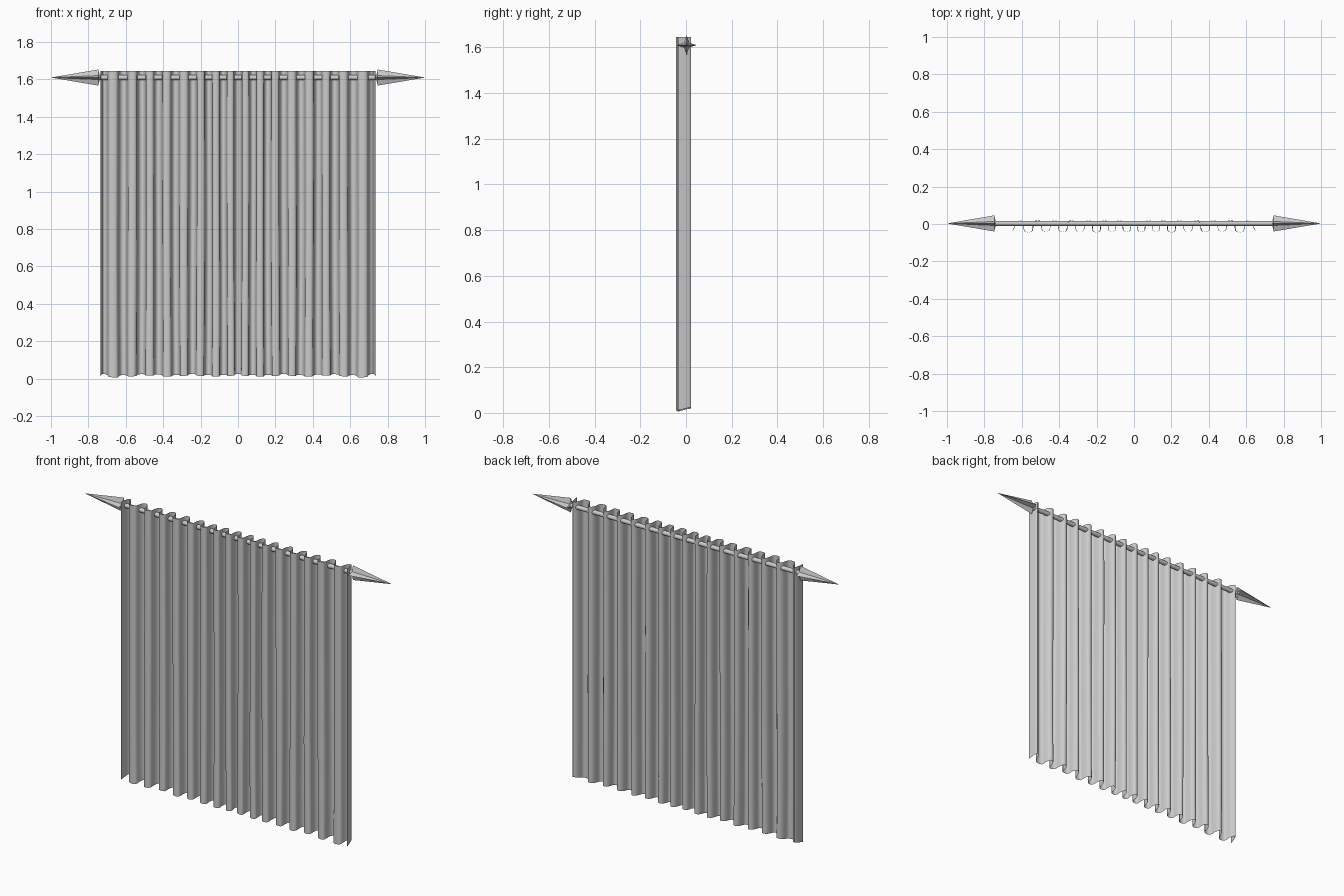
import bpy, bmesh, math

cube = bpy.data.objects.get("Cube")
if cube:
    bpy.data.objects.remove(cube, do_unlink=True)

ROD_Y, ROD_Z, ROD_R = 0.003, 1.61, 0.013
TOP = 1.645

grey = bpy.data.materials.new("soft grey")
grey.use_nodes = True
grey.diffuse_color = (0.6, 0.6, 0.6, 1)
grey.node_tree.nodes["Principled BSDF"].inputs["Base Color"].default_value = (0.6, 0.6, 0.6, 1)


def finish(name, bm, smooth):
    mesh = bpy.data.meshes.new(name)
    bm.to_mesh(mesh)
    bm.free()
    mesh.materials.append(grey)
    obj = bpy.data.objects.new(name, mesh)
    bpy.context.collection.objects.link(obj)
    if smooth:
        bpy.ops.object.select_all(action="DESELECT")
        obj.select_set(True)
        bpy.context.view_layer.objects.active = obj
        bpy.ops.object.shade_smooth_by_angle(angle=math.radians(50))
    return obj


# Curtain cloth: pleats hang behind the rod at these positions, in front between
pleats = [0, 0.08, 0.157, 0.242, 0.335, 0.428, 0.515, 0.613, 0.722]
STEPS = 16


def fold(t, depth):
    wave = math.cos(t) + 0.15 * math.cos(2 * t)
    y = -0.0148 + 0.032 * wave
    return y * depth if y < 0 else y


profile = []
for i, (a, b) in enumerate(zip(pleats, pleats[1:])):
    depth = (1.0, 0.94, 1.06, 0.97)[i % 4] if i < 7 else 0.9
    for s in range(STEPS):
        t = 2 * math.pi * s / STEPS
        x = a + (b - a) * s / STEPS + 0.006 * math.sin(2 * t)
        profile.append((x, fold(t, depth)))
# Free side edge curls forward
for s in range(7):
    t = math.pi * 0.8 * s / 6
    profile.append((pleats[-1] + 0.014 * math.sin(t * 0.62), fold(t, 0.9)))
profile = [(-x, y) for x, y in reversed(profile[1:])] + profile


def hem(x, y):
    forward = (0.02 - y) / 0.06
    outer = 0.008 if abs(x) > 0.62 else 0
    return 0.022 - (0.008 + outer) * forward + 0.003 * math.cos(26 * x)


bm = bmesh.new()
ROWS = 6
grid = []
for r in range(ROWS + 1):
    k = r / ROWS
    row = []
    for x, y in profile:
        low = hem(x, y)
        sway = 0.003 * math.sin(4 * k + 19 * abs(x)) * k * math.copysign(1, x)
        if abs(x) > 0.65 or abs(x) < 0.02:
            sway = 0
        row.append(bm.verts.new((x + sway, y, TOP + (low - TOP) * k)))
    grid.append(row)
for upper, lower in zip(grid, grid[1:]):
    for j in range(len(profile) - 1):
        bm.faces.new((upper[j], lower[j], lower[j + 1], upper[j + 1]))
finish("curtain_cloth", bm, True)

# Round curtain rod
bm = bmesh.new()
bmesh.ops.create_cone(bm, cap_ends=True, segments=16, radius1=ROD_R, radius2=ROD_R, depth=1.5)
for v in bm.verts:
    x, y, z = v.co
    v.co = (z, y + ROD_Y, x + ROD_Z)
finish("curtain_rod", bm, True)

# Spear finials with a four-pointed star section
for name, side in (("left_finial", 1), ("right_finial", -1)):
    bm = bmesh.new()
    ring = []
    for i in range(8):
        a = i * math.pi / 4
        r = 0.043 if i % 2 == 0 else 0.015
        ring.append(bm.verts.new((side * 0.747, ROD_Y + r * math.cos(a), ROD_Z + r * math.sin(a))))
    tip = bm.verts.new((side, ROD_Y, ROD_Z))
    hub = bm.verts.new((side * 0.737, ROD_Y, ROD_Z))
    for i in range(8):
        a, b = ring[i], ring[(i + 1) % 8]
        bm.faces.new((a, b, tip))
        bm.faces.new((b, a, hub))
    bmesh.ops.recalc_face_normals(bm, faces=bm.faces)
    finish(name, bm, False)
